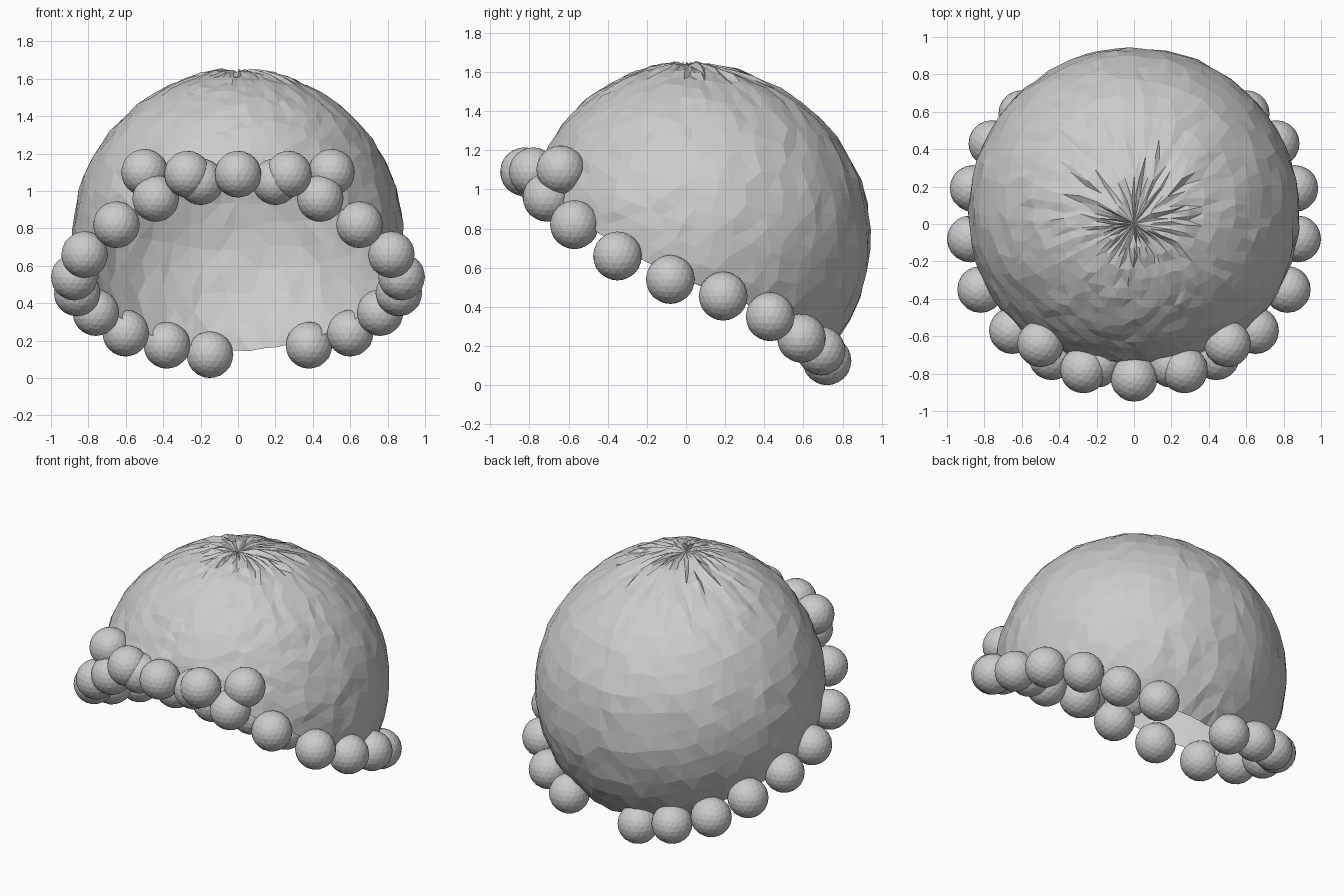
import bpy, bmesh, math, random
from mathutils import Vector

random.seed(4)
cube = bpy.data.objects.get("Cube")
if cube:
    bpy.data.objects.remove(cube, do_unlink=True)

grey = bpy.data.materials.new("plain grey")
grey.use_nodes = True
COLOUR = (0.6, 0.6, 0.6, 1)
grey.diffuse_color = COLOUR
grey.node_tree.nodes["Principled BSDF"].inputs["Base Color"].default_value = COLOUR


def finish(bm, name):
    mesh = bpy.data.meshes.new(name)
    bm.to_mesh(mesh)
    bm.free()
    mesh.materials.append(grey)
    obj = bpy.data.objects.new(name, mesh)
    bpy.context.collection.objects.link(obj)
    return obj


# Height of the slanted rim: (angle from the front in degrees, z)
RIM = [(0, 1.06), (15, 1.05), (32, .96), (49, .83), (67, .67), (85, .54),
       (102, .45), (119, .35), (135, .25), (151, .18), (180, .14)]


def rim_height(angle):
    for (a0, z0), (a1, z1) in zip(RIM, RIM[1:]):
        if angle <= a1:
            return z0 + (z1 - z0) * (angle - a0) / (a1 - a0)
    return RIM[-1][1]


# Cap: open shell of gathered cloth, flattened at the brow, shifted to the back
SEGMENTS, RINGS, RADIUS, CENTRE_Z = 60, 17, .885, .76


def cap_point(seg, ring):
    angle = 2 * math.pi * seg / SEGMENTS
    turn = math.degrees(angle)
    limit = math.acos((rim_height(min(turn, 360 - turn)) - CENTRE_Z) / RADIUS)
    tilt = limit * ring / RINGS
    if ring < RINGS:
        angle += random.uniform(-.03, .03)
        tilt += random.uniform(-.015, .015)
    radius = RADIUS + random.uniform(-.009, .006)
    if ring < 4:
        radius += random.uniform(-.012, .012)    # gathers around the crown
    shift = .06 * min(1, tilt / 1.2)
    x = radius * math.sin(tilt) * math.sin(angle)
    y = shift - radius * math.sin(tilt) * math.cos(angle)
    return Vector((x, max(y, -.735), CENTRE_Z + radius * math.cos(tilt)))


bm = bmesh.new()
crown = bm.verts.new((0, 0, 1.63))
rows = [[bm.verts.new(cap_point(s, r)) for s in range(SEGMENTS)]
        for r in range(1, RINGS + 1)]
for s in range(SEGMENTS):
    n = (s + 1) % SEGMENTS
    bm.faces.new((crown, rows[0][s], rows[0][n]))
    for upper, lower in zip(rows, rows[1:]):
        bm.faces.new((upper[s], lower[s], lower[n], upper[n]))
bmesh.ops.triangulate(bm, faces=bm.faces[:])
finish(bm, "cap")


# Beads: faceted balls along the rim, with a second row at the brow
def bead(name, x, y, z):
    bm = bmesh.new()
    bmesh.ops.create_icosphere(bm, subdivisions=3, radius=.125)
    finish(bm, name).location = (x, y, z)


PAIRS = [(.27, -.78, 1.09), (.50, -.64, 1.10), (.20, -.75, 1.05),
         (.44, -.71, .96), (.65, -.57, .82), (.82, -.35, .66),
         (.875, -.08, .54), (.86, .19, .455), (.76, .43, .35),
         (.60, .59, .24), (.38, .69, .175)]
for number, (x, y, z) in enumerate(PAIRS, 1):
    bead(f"left_bead_{number}", x, y, z)
    bead(f"right_bead_{number}", -x, y, z)
bead("front_bead", 0, -.825, 1.09)
bead("back_bead", -.15, .72, .125)
